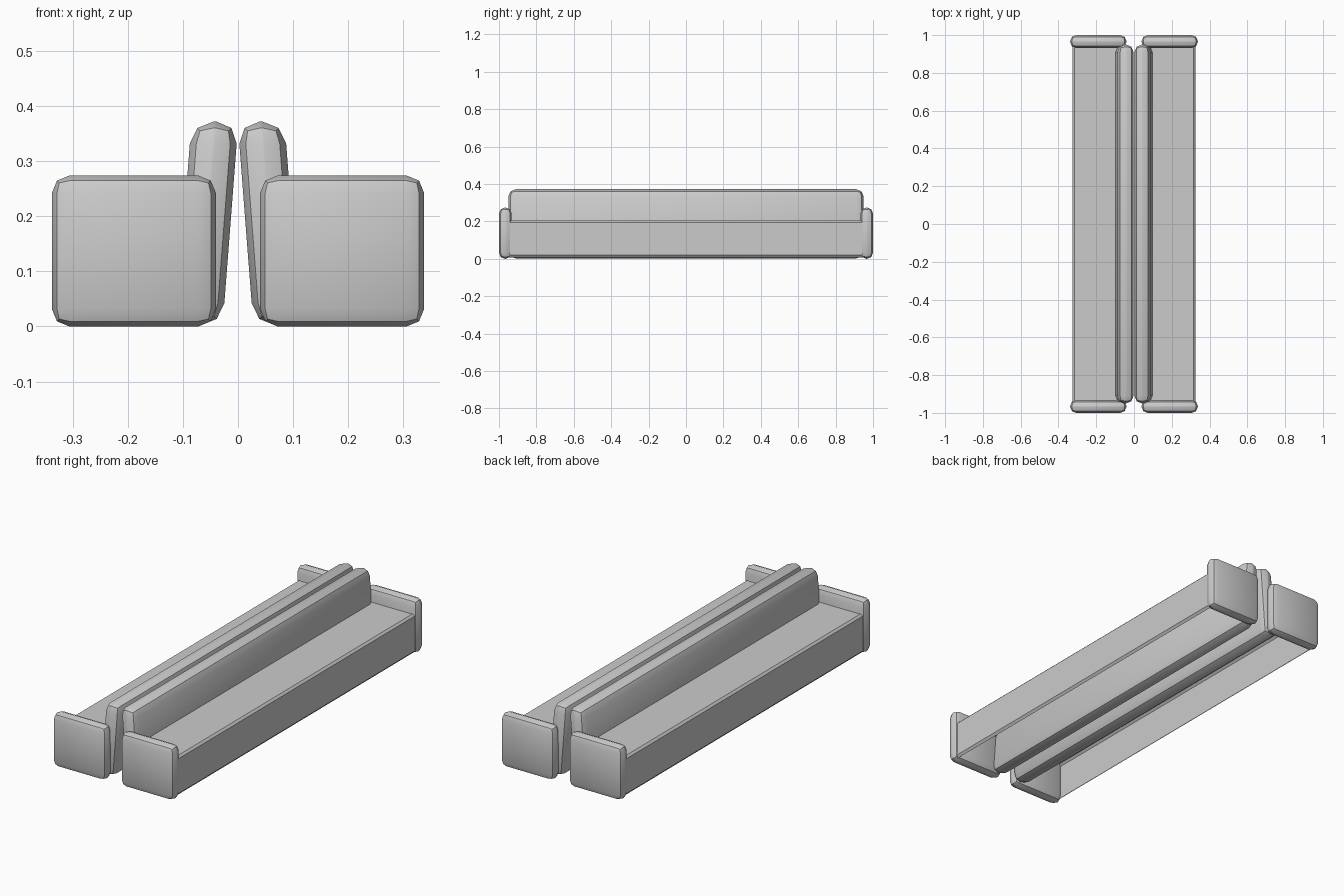
import bpy, bmesh, math
from mathutils import Vector

if "Cube" in bpy.data.objects:
    bpy.data.objects.remove(bpy.data.objects["Cube"])

fabric = bpy.data.materials.new("grey_fabric")
fabric.diffuse_color = (0.6, 0.6, 0.6, 1.0)
fabric.use_nodes = True
fabric.node_tree.nodes["Principled BSDF"].inputs["Base Color"].default_value = fabric.diffuse_color


def finish(name, bm, mirror_y=False):
    """Turn a bmesh into a creased-smooth object mirrored to the other bench."""
    me = bpy.data.meshes.new(name)
    bm.to_mesh(me)
    bm.free()
    me.materials.append(fabric)
    ob = bpy.data.objects.new(name, me)
    bpy.context.collection.objects.link(ob)
    bpy.ops.object.select_all(action='DESELECT')
    ob.select_set(True)
    bpy.context.view_layer.objects.active = ob
    bpy.ops.object.shade_smooth_by_angle(angle=math.radians(30))
    mod = ob.modifiers.new("mirror", 'MIRROR')
    mod.use_axis = (True, mirror_y, False)
    mod.use_mirror_merge = False
    return ob


def rounded_box(lo, hi, radius):
    """Box between two corners with two-step rounded edges."""
    bm = bmesh.new()
    bmesh.ops.create_cube(bm, size=1)
    lo, hi = Vector(lo), Vector(hi)
    for v in bm.verts:
        v.co = Vector([(lo[i] + hi[i]) / 2 + v.co[i] * (hi[i] - lo[i]) for i in range(3)])
    bmesh.ops.bevel(bm, geom=bm.edges[:], offset=radius, offset_type='OFFSET',
                    segments=2, profile=0.5, affect='EDGES', clamp_overlap=True)
    return bm


# Armrest slabs at the four bench ends
finish("armrest", rounded_box((0.04, -1.0, 0.0), (0.338, -0.932, 0.274), 0.032), mirror_y=True)

# Long back cushions, leaning toward each other at the top
back = rounded_box((0.028, -0.95, 0.002), (0.113, 0.95, 0.372), 0.04)
for v in back.verts:
    v.co.x -= 0.077 * v.co.z
finish("back_cushion", back)

# Seat shell: top panel and front panel, open underneath
profile = [(0.055, 0.205), (0.315, 0.205), (0.325, 0.195), (0.325, 0.02), (0.315, 0.008)]
seat = bmesh.new()
rows = [[seat.verts.new((x, y, z)) for x, z in profile] for y in (-0.955, 0.955)]
for i in range(len(profile) - 1):
    seat.faces.new((rows[0][i], rows[0][i + 1], rows[1][i + 1], rows[1][i]))
finish("seat", seat)
